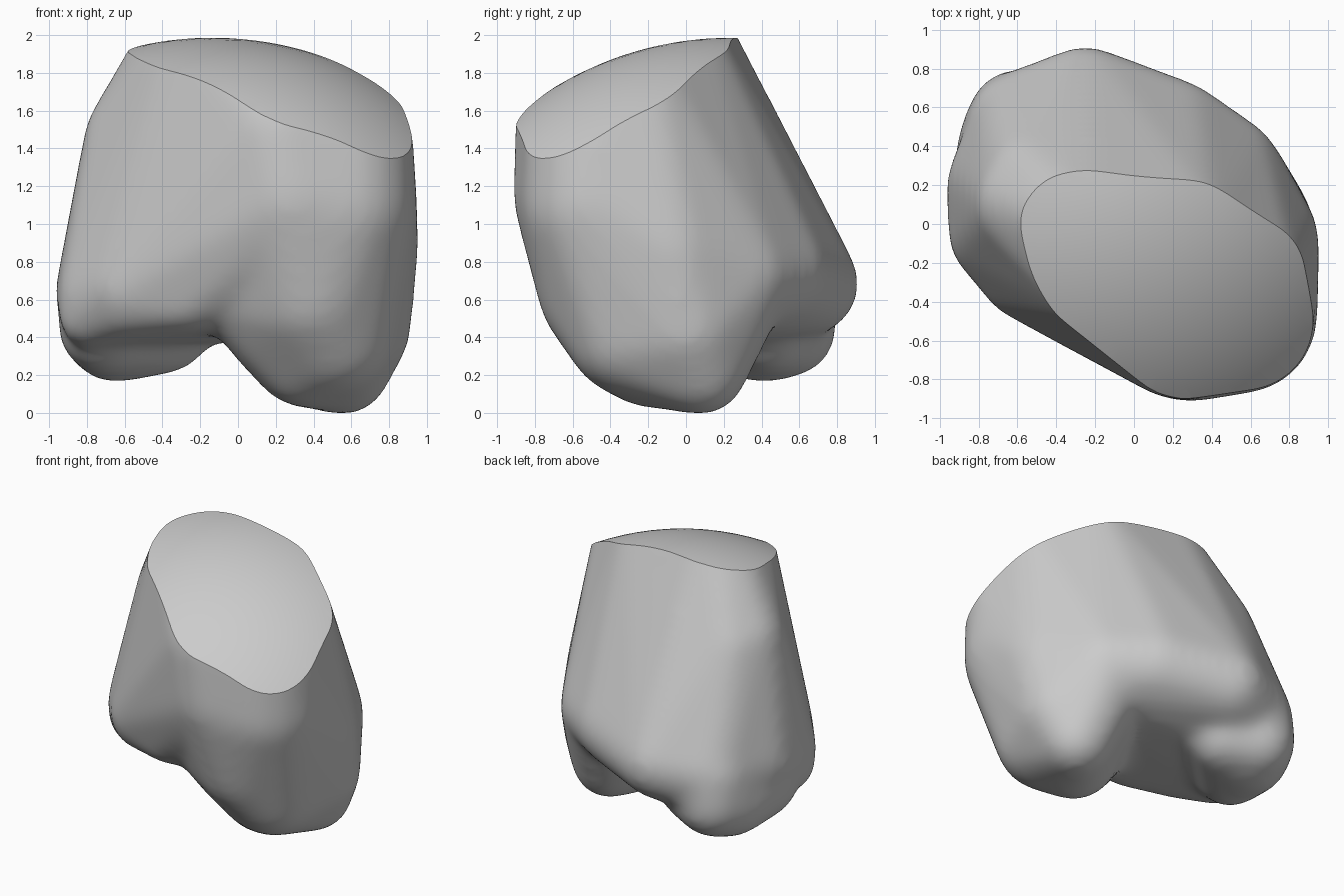
import bpy, bmesh, math
from mathutils import Vector, Matrix

if "Cube" in bpy.data.objects:
    bpy.data.objects.remove(bpy.data.objects["Cube"], do_unlink=True)

grey = bpy.data.materials.new("plain grey")
grey.use_nodes = True
colour = (0.6, 0.6, 0.6, 1)
grey.diffuse_color = colour
grey.node_tree.nodes["Principled BSDF"].inputs["Base Color"].default_value = colour

SWELL = .008  # makes up for what the softening wears away


def add_hull(bm, balls):
    """Wrap a convex skin round balls given as x, y, z, radius."""
    part = bmesh.new()
    for x, y, z, r in balls:
        bmesh.ops.create_icosphere(part, subdivisions=3, radius=r + SWELL,
                                   matrix=Matrix.Translation((x, y, z)))
    hull = bmesh.ops.convex_hull(part, input=part.verts)
    faces = {f for f in hull["geom"] if isinstance(f, bmesh.types.BMFace)}
    bmesh.ops.delete(part, geom=[f for f in part.faces if f not in faces], context="FACES")
    loose = [v for v in part.verts if not v.link_faces]
    bmesh.ops.delete(part, geom=loose, context="VERTS")
    mesh = bpy.data.meshes.new("hull")
    part.to_mesh(mesh)
    part.free()
    bm.from_mesh(mesh)
    bpy.data.meshes.remove(mesh)


# Front of the shaft, from the cap down
front_shaft = [
    (-.24, -.02, 2, .25), (-.16, -.28, 1.95, .27), (.3, -.04, 1.95, .22),
    (.6, -.25, 1.7, .26), (.56, -.49, 1.45, .36), (.25, -.5, 1.5, .4),
    (.54, -.47, 1.1, .4), (.3, -.5, 1.15, .41), (.62, -.1, .85, .33),
    (.45, .25, .73, .31)]

# Wide bulge round the back and the right, with a thin lip in front
bulge = [
    (-.55, .1, 1.45, .26), (-.5, .22, 1.4, .26), (-.2, .15, 1.55, .3),
    (-.66, .2, .65, .3), (-.7, -.05, .62, .25), (-.55, -.25, .66, .24),
    (-.25, .64, .68, .27), (-.53, .49, .64, .31), (.2, .45, .74, .29),
    (-.6, -.28, .56, .15), (-.25, -.4, .6, .17), (-.78, -.08, .5, .16)]

# Deep lobe under the front
deep_lobe = [
    (.4, -.4, .65, .38), (.56, .08, .23, .24), (.35, -.2, .31, .28),
    (.5, -.3, .42, .33), (.6, 0, .45, .31), (.18, -.28, .45, .25),
    (0, -.35, .62, .22)]

# Shallow lobe under the back
shallow_lobe = [
    (-.65, .42, .41, .25), (-.6, .2, .5, .25), (-.6, .54, .44, .25),
    (-.38, .45, .43, .22), (-.7, .15, .46, .25), (-.56, .49, .62, .3),
    (-.2, .42, .56, .18)]

bm = bmesh.new()
for balls in (front_shaft + bulge, front_shaft + deep_lobe, shallow_lobe):
    add_hull(bm, balls)
mesh = bpy.data.meshes.new("lobed_body")
bm.to_mesh(mesh)
bm.free()
body = bpy.data.objects.new("lobed_body", mesh)
bpy.context.collection.objects.link(body)

# Domed cutter giving the slanted cap its crisp edge
radius = 1.8
normal = Vector((.2, -.32, 1)).normalized()
bpy.ops.mesh.primitive_uv_sphere_add(
    segments=96, ring_count=64, radius=radius,
    location=Vector((.2, -.3, 1.865)) - normal * radius,
    rotation=normal.to_track_quat("Z", "Y").to_euler())
dome = bpy.context.object
dome.name = "dome_cutter"
dome.hide_render = True

# Fuse, soften, then cut
fuse = body.modifiers.new("fuse", "REMESH")
fuse.mode = "VOXEL"
fuse.voxel_size = .03
soften = body.modifiers.new("soften", "SMOOTH")
soften.factor = .5
soften.iterations = 30
cut = body.modifiers.new("cut", "BOOLEAN")
cut.operation = "INTERSECT"
cut.solver = "EXACT"
cut.object = dome

graph = bpy.context.evaluated_depsgraph_get()
graph.update()
finished = bpy.data.meshes.new_from_object(body.evaluated_get(graph))
body.modifiers.clear()
body.data = finished
bpy.data.objects.remove(dome, do_unlink=True)

# Stand the body on the ground
lowest = min(v.co.z for v in finished.vertices)
for v in finished.vertices:
    v.co.z -= lowest
finished.materials.clear()
finished.materials.append(grey)

bpy.ops.object.select_all(action="DESELECT")
body.select_set(True)
bpy.context.view_layer.objects.active = body
bpy.ops.object.shade_smooth_by_angle(angle=math.radians(35))
